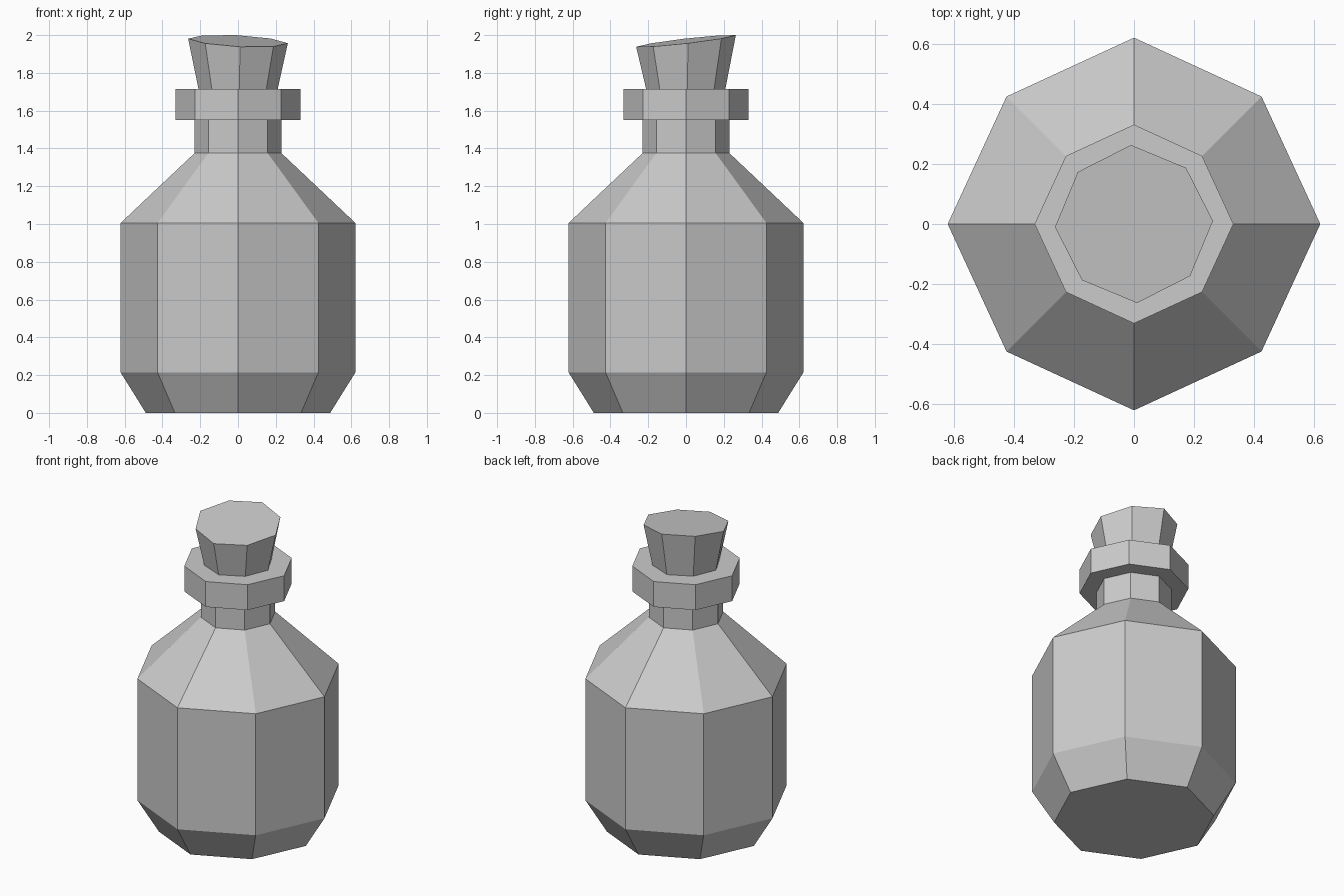
import bpy, bmesh, math

if "Cube" in bpy.data.objects:
    bpy.data.objects.remove(bpy.data.objects["Cube"])

DIAG = 0.968  # diagonal corners sit slightly inside the circle


def ring(bm, radius, z, turn=0.0, tilt=(0.0, 0.0)):
    """Eight-sided ring; tilt gives the slope in x and y."""
    verts = []
    for i in range(8):
        a = i * math.pi / 4 + turn
        r = radius * (DIAG if i % 2 else 1.0)
        x, y = r * math.cos(a), r * math.sin(a)
        verts.append(bm.verts.new((x, y, z + tilt[0] * x + tilt[1] * y)))
    return verts


def loft(name, levels):
    """Closed flat-faced solid through a stack of rings."""
    bm = bmesh.new()
    rings = [ring(bm, *level) for level in levels]
    for low, high in zip(rings, rings[1:]):
        for i in range(8):
            j = (i + 1) % 8
            bm.faces.new((low[i], low[j], high[j], high[i]))
    bm.faces.new(rings[0][::-1])
    bm.faces.new(rings[-1])
    bmesh.ops.recalc_face_normals(bm, faces=bm.faces)
    mesh = bpy.data.meshes.new(name)
    bm.to_mesh(mesh)
    bm.free()
    obj = bpy.data.objects.new(name, mesh)
    bpy.context.collection.objects.link(obj)
    return obj


# Bottle: chamfered base, straight body, shoulder, neck and lip
loft("bottle", [
    (0.488, 0.0), (0.622, 0.215), (0.622, 1.005), (0.23, 1.375),
    (0.23, 1.55), (0.332, 1.55), (0.332, 1.715),
])

# Cork: tapered, slightly turned, with a slanted top
turn = math.radians(2.2)
loft("cork", [
    (0.196, 1.65, turn),
    (0.264, 1.969, turn, (-0.05, 0.115)),
])
